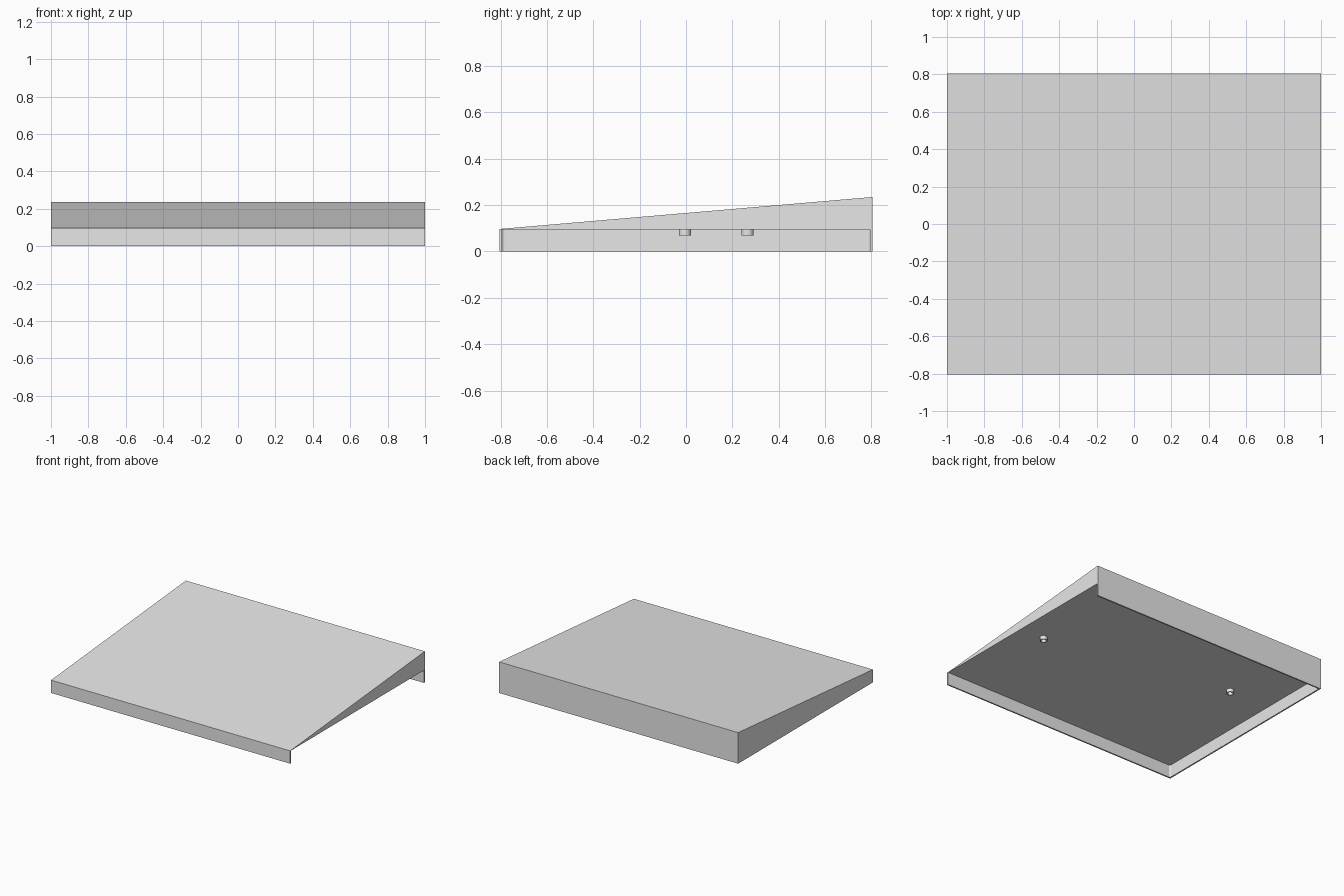
import bpy, bmesh, math
from mathutils import Vector

cube = bpy.data.objects.get("Cube")
if cube:
    bpy.data.objects.remove(cube, do_unlink=True)

HALF_X, HALF_Y = 1.0, 0.805
CEILING, FRONT_TOP, BACK_TOP = 0.095, 0.097, 0.235
WALL, FILLET = 0.011, 0.01

grey = bpy.data.materials.new("light_grey")
grey.use_nodes = True
colour = (0.8, 0.8, 0.8, 1)
grey.diffuse_color = colour
grey.node_tree.nodes["Principled BSDF"].inputs["Base Color"].default_value = colour


def prism(name, outline, direction):
    """Extrude a closed outline of 3D points along a direction."""
    bm = bmesh.new()
    face = bm.faces.new([bm.verts.new(p) for p in outline])
    result = bmesh.ops.extrude_face_region(bm, geom=[face])
    verts = [g for g in result["geom"] if isinstance(g, bmesh.types.BMVert)]
    bmesh.ops.translate(bm, verts=verts, vec=Vector(direction))
    bmesh.ops.recalc_face_normals(bm, faces=bm.faces)
    mesh = bpy.data.meshes.new(name)
    bm.to_mesh(mesh)
    bm.free()
    mesh.materials.append(grey)
    obj = bpy.data.objects.new(name, mesh)
    bpy.context.collection.objects.link(obj)
    return obj


def subtract(obj, cutter):
    """Cut one object from another and remove the cutter."""
    mod = obj.modifiers.new("cut", "BOOLEAN")
    mod.operation = "DIFFERENCE"
    mod.solver = "EXACT"
    mod.object = cutter
    cutter.hide_render = True
    bpy.context.view_layer.objects.active = obj
    bpy.ops.object.modifier_apply(modifier=mod.name)
    bpy.data.objects.remove(cutter, do_unlink=True)


# Sloped body, a wedge profile swept across the width
body = prism("sloped_body", [
    (-HALF_X, -HALF_Y, 0), (-HALF_X, HALF_Y, 0),
    (-HALF_X, HALF_Y, BACK_TOP), (-HALF_X, -HALF_Y, FRONT_TOP)],
    (2 * HALF_X, 0, 0))

# Hollow underside, open on the +x side, with two rounded inner corners
inner_x, inner_y = -HALF_X + WALL, HALF_Y - WALL
outline = [(HALF_X + 0.1, -inner_y, -0.1), (HALF_X + 0.1, inner_y, -0.1)]
for side, start in ((1, 90), (-1, 180)):
    for step in range(5):
        a = math.radians(start + step * 22.5)
        outline.append((inner_x + FILLET + FILLET * math.cos(a),
                        side * (inner_y - FILLET) + FILLET * math.sin(a), -0.1))
subtract(body, prism("cavity_cutter", outline, (0, 0, CEILING + 0.1)))


def circle(x, y, z, radius, count=32):
    turns = [2 * math.pi * i / count for i in range(count)]
    return [(x + radius * math.cos(a), y + radius * math.sin(a), z) for a in turns]


# Short hollow sockets hanging from the ceiling
for name, x, y in (("left_socket", 0.807, -0.005), ("right_socket", -0.64, 0.265)):
    socket = prism(name, circle(x, y, 0.068, 0.026), (0, 0, 0.028))
    subtract(socket, prism("bore_cutter", circle(x, y, 0, 0.019), (0, 0, 0.2)))
    bpy.ops.object.select_all(action="DESELECT")
    socket.select_set(True)
    bpy.context.view_layer.objects.active = socket
    bpy.ops.object.shade_smooth_by_angle(angle=math.radians(30))
